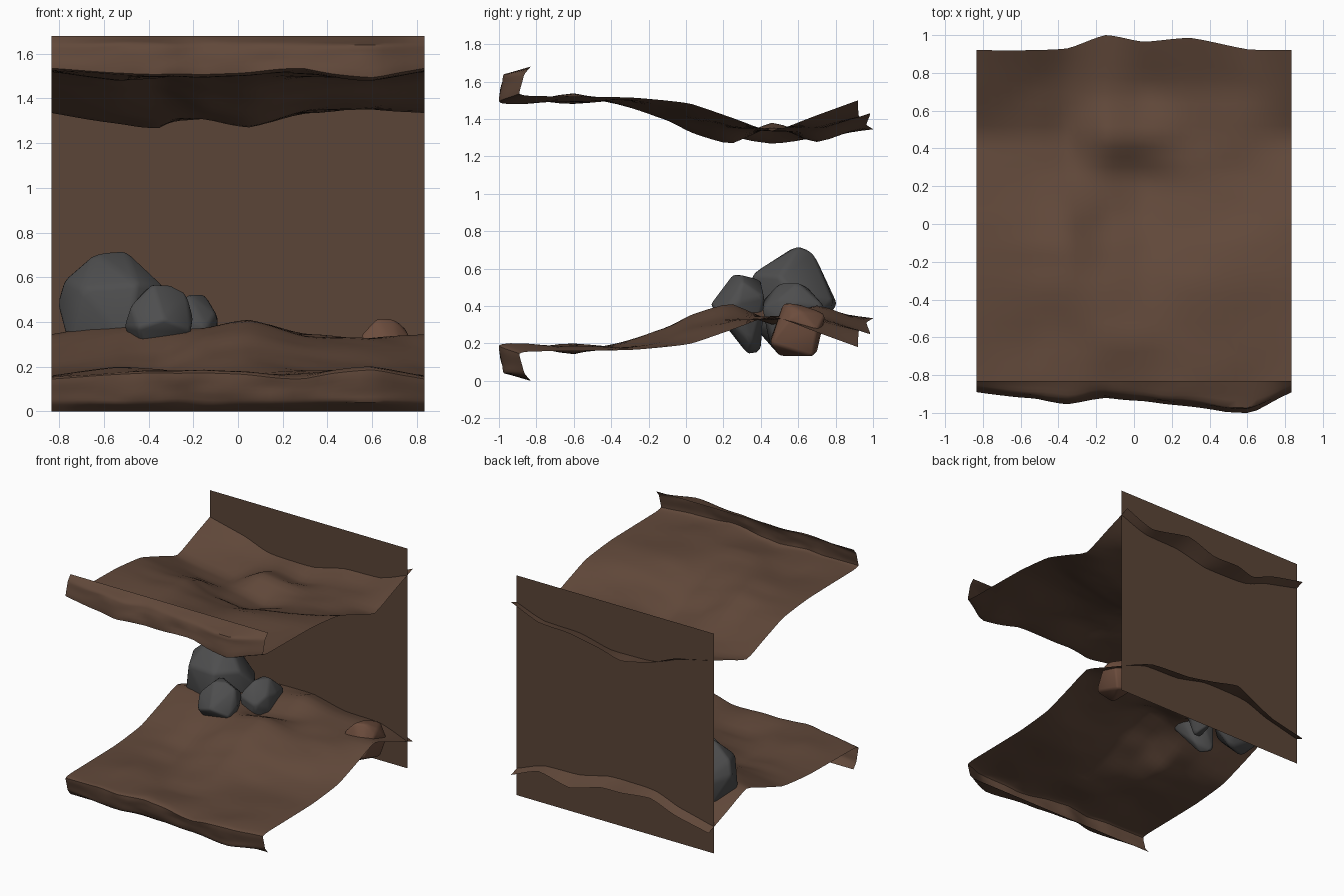
import bpy, bmesh, math
from mathutils import Vector, noise

if "Cube" in bpy.data.objects:
    bpy.data.objects.remove(bpy.data.objects["Cube"])

TOP = 1.68  # full height; the ceiling mirrors the floor


def material(name, rgb):
    m = bpy.data.materials.new(name)
    m.diffuse_color = (*rgb, 1)
    m.use_nodes = True
    m.node_tree.nodes["Principled BSDF"].inputs["Base Color"].default_value = m.diffuse_color
    return m


EARTH = material("earth brown", (0.119, 0.065, 0.042))
WALL = material("wall brown", (0.105, 0.059, 0.038))
GREY = material("grey stone", (0.076, 0.076, 0.077))
RUST = material("reddish stone", (0.150, 0.073, 0.046))


def add_object(name, bm, mat, angle=40):
    me = bpy.data.meshes.new(name)
    bm.to_mesh(me)
    bm.free()
    me.materials.append(mat)
    me.shade_smooth()
    me.set_sharp_from_angle(angle=math.radians(angle))
    ob = bpy.data.objects.new(name, me)
    bpy.context.collection.objects.link(ob)
    return ob


def spline(pts, t):
    """Catmull-Rom through a list of vectors, t in 0..len-1."""
    n = len(pts)
    i = min(int(t), n - 2)
    f = t - i
    b, c = pts[i], pts[i + 1]
    a = pts[i - 1] if i > 0 else b * 2 - c
    d = pts[i + 2] if i + 2 < n else c * 2 - b
    curve = 0.5 * (2 * b + (c - a) * f + (2 * a - 5 * b + 4 * c - d) * f * f
                   + (3 * b - a - 3 * c + d) * f ** 3)
    return curve.lerp(b.lerp(c, f), .5)  # half straight, for a chiselled look


# Terrain control net: columns across x, rows from the front lip to the back
XS = (-.835, -.55, -.35, -.15, .05, .3, .6, .835)
LIP_Y = (-.89, -.93, -.95, -.92, -.94, -.965, -1.0, -.89)
LIP_Z = (.145, .165, .17, .175, .165, .15, .185, .145)
BACK_Y = (.92, .92, .93, 1.0, .965, .985, .925, .92)
HEIGHTS = (
    (-.60, (.16, .20, .19, .145, .15, .18, .19, .16)),
    (-.30, (.165, .18, .165, .19, .215, .19, .17, .165)),
    (-.12, (.18, .20, .19, .25, .28, .245, .20, .18)),
    (.03, (.20, .24, .24, .33, .35, .30, .25, .20)),
    (.25, (.275, .34, .37, .38, .41, .34, .32, .275)),
    (.46, (.345, .39, .41, .30, .32, .34, .33, .345)),
    (.70, (.26, .34, .38, .37, .40, .35, .32, .26)),
)
BACK_Z = (.18, .24, .32, .335, .31, .25, .27, .18)

rows = [
    [Vector((x, -.83, 0)) for x in XS],
    [Vector((x, y * .97, .04)) for x, y in zip(XS, LIP_Y)],
    [Vector((x, y + .015, z * .55)) for x, y, z in zip(XS, LIP_Y, LIP_Z)],
    [Vector((x, y, z)) for x, y, z in zip(XS, LIP_Y, LIP_Z)],
    [Vector((x, y + .06, z + .012)) for x, y, z in zip(XS, LIP_Y, LIP_Z)],
]
rows += [[Vector((x, y, z)) for x, z in zip(XS, zs)] for y, zs in HEIGHTS]
rows.append([Vector(p) for p in zip(XS, BACK_Y, BACK_Z)])


def terrain(name, flip):
    nu, nv = 35, 48
    bm = bmesh.new()
    grid = []
    for j in range(nv + 1):
        t = j / nv * (len(rows) - 1)
        line = []
        for i in range(nu + 1):
            s = i / nu * (len(XS) - 1)
            p = spline([spline(r, s) for r in rows], t)
            # rocky unevenness, fading at the borders
            fade = min(1, 6 * i / nu, 6 * (1 - i / nu)) * min(1, j / 3, (nv - j) / 3)
            q = Vector((p.x * 4, p.y * 6, p.z * 10))
            p.z += .012 * fade * noise.noise(q)
            if j < 20:
                p.y = p.y + .012 * fade * noise.noise(q * 1.7)
            p.y = min(1, max(-1, p.y))
            p.z = max(0, p.z)
            if flip:
                p.z = TOP - p.z
            line.append(bm.verts.new(p))
        grid.append(line)
    for j in range(nv):
        for i in range(nu):
            f = [grid[j][i], grid[j][i + 1], grid[j + 1][i + 1], grid[j + 1][i]]
            bm.faces.new(f[::-1] if flip else f)
    return add_object(name, bm, EARTH, 45)


terrain("cave_floor", False)
terrain("cave_ceiling", True)

# Flat back wall
bm = bmesh.new()
bm.faces.new([bm.verts.new(p) for p in
              ((-.835, .853, 0), (.835, .853, 0), (.835, .853, TOP), (-.835, .853, TOP))])
add_object("back_wall", bm, WALL)


def rock(name, pts, mat, bevel):
    """Boulder: convex hull of a few points with softened edges."""
    bm = bmesh.new()
    for p in pts:
        bm.verts.new(p)
    bmesh.ops.convex_hull(bm, input=bm.verts[:])
    loose = [v for v in bm.verts if not v.link_faces]
    bmesh.ops.delete(bm, geom=loose, context='VERTS')
    bmesh.ops.dissolve_limit(bm, angle_limit=math.radians(12),
                             verts=bm.verts[:], edges=bm.edges[:])
    bmesh.ops.recalc_face_normals(bm, faces=bm.faces[:])
    bmesh.ops.bevel(bm, geom=bm.edges[:], offset=bevel, segments=2,
                    profile=.5, affect='EDGES', clamp_overlap=True)
    return add_object(name, bm, mat, 50)


# Grey boulders on the left, one reddish rock on the right
rock("large_boulder", (
    (-.64, .57, .71), (-.5, .6, .72), (-.52, .68, .69), (-.78, .58, .59),
    (-.81, .6, .49), (-.70, .4, .55), (-.45, .35, .57), (-.33, .5, .56),
    (-.28, .6, .45), (-.6, .81, .41), (-.4, .79, .42), (-.76, .45, .3),
    (-.5, .35, .3), (-.3, .55, .25), (-.6, .5, .13), (-.45, .55, .13),
    (-.7, .7, .25)), GREY, .02)
rock("front_boulder", (
    (-.38, .25, .57), (-.3, .3, .565), (-.23, .3, .53), (-.2, .28, .42),
    (-.48, .22, .47), (-.42, .4, .54), (-.51, .27, .38), (-.33, .13, .41),
    (-.45, .15, .37), (-.21, .19, .36), (-.26, .42, .45), (-.35, .33, .14),
    (-.42, .4, .15), (-.27, .35, .2)), GREY, .014)
rock("side_boulder", (
    (-.22, .5, .525), (-.15, .6, .525), (-.24, .65, .5), (-.09, .6, .42),
    (-.1, .5, .44), (-.28, .41, .43), (-.14, .41, .38), (-.12, .74, .4),
    (-.26, .73, .38), (-.09, .52, .33), (-.25, .45, .18), (-.15, .5, .14),
    (-.2, .68, .2)), GREY, .014)
rock("reddish_rock", (
    (.62, .52, .415), (.7, .55, .415), (.63, .62, .405), (.75, .62, .37),
    (.765, .56, .34), (.55, .5, .34), (.56, .7, .32), (.68, .75, .36),
    (.77, .7, .27), (.74, .45, .2), (.58, .45, .22), (.62, .5, .13),
    (.73, .68, .13), (.6, .7, .15)), RUST, .014)
